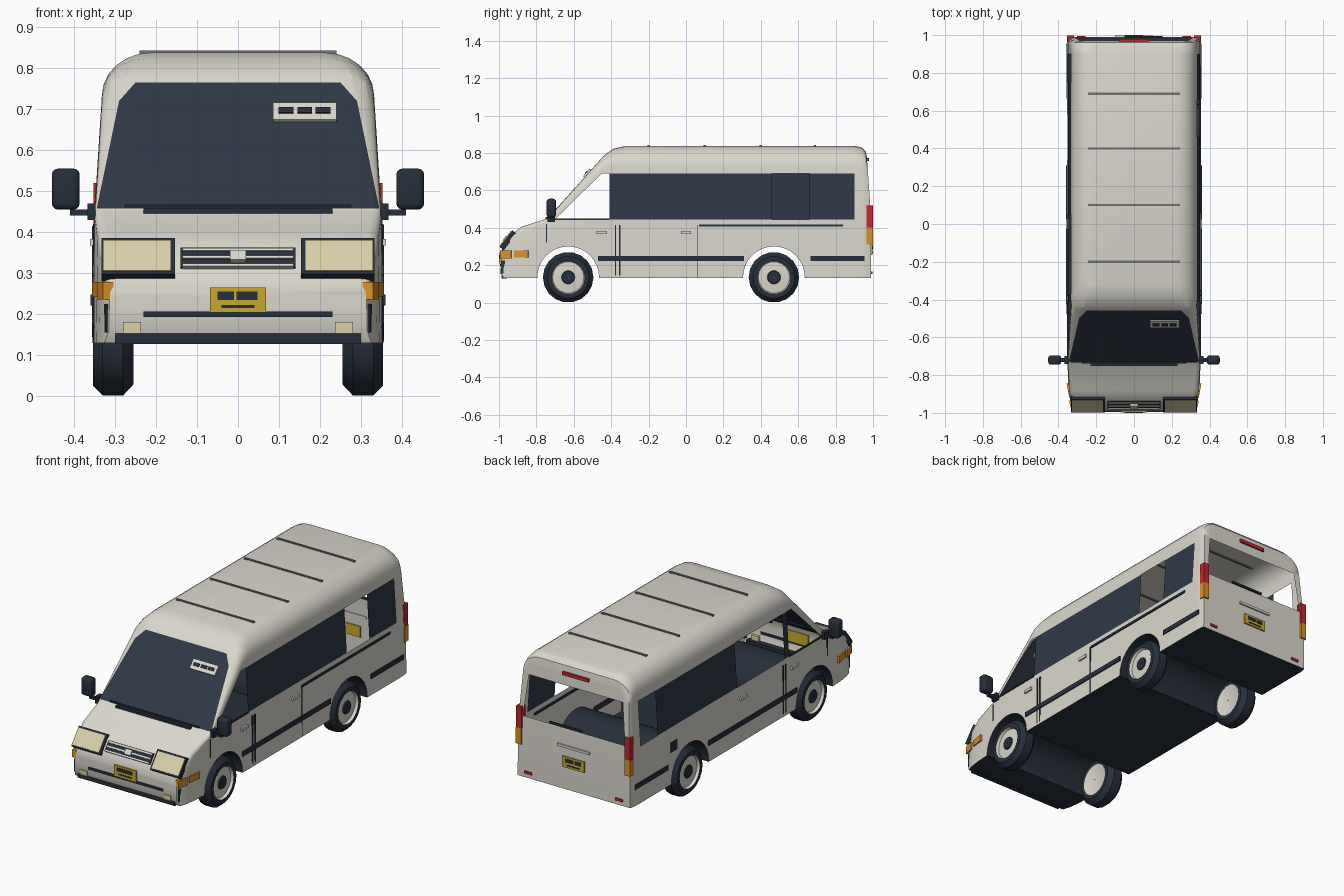
import bpy, bmesh, math
from mathutils import Matrix, Vector

if "Cube" in bpy.data.objects:
    bpy.data.objects.remove(bpy.data.objects["Cube"])


def material(name, *rgb):
    m = bpy.data.materials.new(name)
    m.use_nodes = True
    m.diffuse_color = (*rgb, 1)
    shader = m.node_tree.nodes["Principled BSDF"]
    shader.inputs["Base Color"].default_value = (*rgb, 1)
    shader.inputs["Roughness"].default_value = 0.6
    return m


paint = material("warm white paint", .70, .68, .61)
glass = material("dark tinted glass", .028, .04, .062)
black = material("dark rubber", .02, .028, .042)
grey = material("grey trim", .17, .17, .155)
cream = material("cream lamp", .70, .63, .40)
yellow = material("yellow plate", .58, .40, .03)
red = material("red lamp", .55, .02, .03)
orange = material("orange lamp", .70, .29, .02)


def finish(name, bm, mats, mirror=False, angle=35):
    mesh = bpy.data.meshes.new(name)
    bm.to_mesh(mesh)
    bm.free()
    ob = bpy.data.objects.new(name, mesh)
    bpy.context.collection.objects.link(ob)
    for m in mats:
        mesh.materials.append(m)
    if mirror:
        ob.modifiers.new("Mirror", 'MIRROR')
    if angle:
        bpy.ops.object.select_all(action='DESELECT')
        ob.select_set(True)
        bpy.context.view_layer.objects.active = ob
        bpy.ops.object.shade_smooth_by_angle(angle=math.radians(angle))
    return ob


def box(name, centre, size, mat, tilt=0, yaw=0, mirror=False, bevel=0):
    bm = bmesh.new()
    bmesh.ops.create_cube(bm, size=1)
    bmesh.ops.scale(bm, vec=size, verts=bm.verts)
    if bevel:
        bmesh.ops.bevel(bm, geom=bm.edges[:], offset=bevel, segments=3, profile=.5, affect='EDGES')
    turn = Matrix.Rotation(math.radians(yaw), 4, 'Z') @ Matrix.Rotation(math.radians(tilt), 4, 'X')
    bm.transform(Matrix.Translation(centre) @ turn)
    return finish(name, bm, [mat], mirror, 35 if bevel else 0)


# ---- Body shell: cross-sections lofted from nose to tail
def half_width(z, w):
    if z < .45:
        return w * (1 - .044 * (z - .13))
    return w * (.986 - .18 * (z - .45))


def section(bm, y, top, w, r, floor=.13, tail=False):
    side_top = top - r
    belt = min(.45, floor + .7 * (side_top - floor))
    pts = [(half_width(z, w), z) for z in (floor, belt)]
    edge = half_width(side_top, w)
    for k in range(7):
        a = math.pi / 12 * k
        pts.append((edge - 1.15 * r * (1 - math.cos(a)), side_top + r * math.sin(a)))
    lean = lambda z: y - (.07 * max(0, z - .45) if tail else 0)
    return [[bm.verts.new((s * x, lean(z), z)) for x, z in pts] for s in (1, -1)]


bm = bmesh.new()
stations = [  # y, top height, half width, corner radius
    (-.975, .31, .326, .025), (-.935, .362, .338, .025), (-.88, .405, .346, .025),
    (-.74, .45, .354, .018), (-.44, .785, .355, .065), (-.39, .822, .355, .09),
    (-.32, .838, .355, .105), (.90, .838, .355, .105), (.94, .829, .355, .1), (.962, .806, .354, .09)]
rings = [section(bm, -.99, .265, .315, .02, floor=.16)]
rings += [section(bm, *s) for s in stations]
rings.append(section(bm, .99, .775, .348, .075, tail=True))
for (r0, l0), (r1, l1) in zip(rings, rings[1:]):
    for side0, side1 in ((r0, r1), (l0, l1)):
        for i in range(len(r0) - 1):
            bm.faces.new((side0[i], side1[i], side1[i + 1], side0[i + 1]))
    for i in (0, -1):
        bm.faces.new((r0[i], r1[i], l1[i], l0[i]))
for right, left in (rings[0], rings[-1]):
    for i in range(len(right) - 1):
        bm.faces.new((right[i], right[i + 1], left[i + 1], left[i]))
bmesh.ops.recalc_face_normals(bm, faces=bm.faces)


# ---- Window outlines cut into the shell
def cut(point, normal, rule):
    faces = [f for f in bm.faces if rule(f, f.calc_center_median())]
    geom = set(faces)
    for f in faces:
        geom.update(f.edges, f.verts)
    bmesh.ops.bisect_plane(bm, geom=list(geom), dist=1e-5, plane_co=point, plane_no=normal)
    bm.normal_update()


def flank(f, c):
    return abs(f.normal.x) > .7 and c.z > .2


def screen(f, c):
    return f.normal.y < -.15 and -.75 < c.y < -.3


def tail(f, c):
    return f.normal.y > .8 and c.y > .95


SILL, HEAD = .445, .69
for z in (SILL, HEAD):
    cut((0, 0, z), (0, 0, 1), flank)
for y in (-.41, -.37, .05, .46, .66, .75, .90):
    cut((0, y, 0), (0, 1, 0), flank)
cut((0, -.70, SILL), (0, .245, -.25), lambda f, c: flank(f, c) and c.y < -.41 and SILL < c.z < HEAD)
for z in (.458, .765):
    cut((0, 0, z), (0, 0, 1), screen)
for z in (.47, .70):
    cut((0, 0, z), (0, 0, 1), tail)
for s in (1, -1):
    cut((s * .345, 0, .455), (s * .265, 0, .055), screen)
    cut((s * .29, 0, .72), (s * .045, 0, .04), screen)
    cut((s * .315, 0, .47), (s * .23, 0, .025), tail)

body = finish("body_shell", bm, [paint, glass, black], angle=0)

# ---- Wheel tunnels
WHEELS, AXLE, ARCH = (-.63, .47), .135, .165
for y in WHEELS:
    cb = bmesh.new()
    bmesh.ops.create_cone(cb, cap_ends=True, segments=32, radius1=ARCH, radius2=ARCH, depth=1)
    cb.transform(Matrix.Translation((0, y, AXLE)) @ Matrix.Rotation(math.pi / 2, 4, 'Y'))
    cutter = finish("arch_cutter", cb, [black], angle=0)
    cutter.hide_render = True
    mod = body.modifiers.new("Arch", 'BOOLEAN')
    mod.operation, mod.solver, mod.object = 'DIFFERENCE', 'EXACT', cutter
    bpy.context.view_layer.objects.active = body
    bpy.ops.object.modifier_apply(modifier=mod.name)
    bpy.data.objects.remove(cutter)

# ---- Colour the shell by region and open the unglazed windows
bm = bmesh.new()
bm.from_mesh(body.data)
bm.normal_update()
openings = []
for f in bm.faces:
    c, n = f.calc_center_median(), f.normal
    f.material_index = 0
    near_axle = min(math.hypot(c.y - y, c.z - AXLE) for y in WHEELS) < ARCH + .002
    if (near_axle and abs(n.x) < .3) or (n.z < -.8 and c.z < .16):
        f.material_index = 2
    elif flank(f, c) and SILL < c.z < HEAD and c.y < .9:
        if c.y > -.41:
            f.material_index = 1
            if c.x > 0:
                is_open = .46 < c.y < .66
            else:
                is_open = -.37 < c.y < .05 or c.y > .75
            if is_open:
                openings.append(f)
        elif (c.y + .70) * .245 > (c.z - SILL) * .25:
            openings.append(f)
    elif screen(f, c) and .458 < c.z < .765:
        x = abs(c.x)
        if x < .345 - (c.z - .455) * .2075 and (x - .29) * .045 + (c.z - .72) * .04 < 0:
            f.material_index = 1
    elif tail(f, c) and .47 < c.z < .70 and abs(c.x) < .315 - (c.z - .47) * .109:
        openings.append(f)
bmesh.ops.delete(bm, geom=openings, context='FACES')
bm.to_mesh(body.data)
bm.free()
bpy.ops.object.select_all(action='DESELECT')
body.select_set(True)
bpy.context.view_layer.objects.active = body
bpy.ops.object.shade_smooth_by_angle(angle=math.radians(32))

# ---- Wheels: turned profile, coloured by radius
profile = [(.258, .002), (.258, .082), (.255, .088), (.255, .108), (.28, .135), (.33, .135),
           (.353, .112), (.353, .09), (.338, .084), (.342, .036), (.348, .033), (.348, .002)]
for label, y in zip(("front", "rear"), WHEELS):
    bm = bmesh.new()
    N = 18
    loops = [[bm.verts.new((x, y + r * math.cos(math.tau * k / N), AXLE + r * math.sin(math.tau * k / N)))
              for k in range(N)] for x, r in profile]
    for a, b in zip(loops, loops[1:]):
        for k in range(N):
            f = bm.faces.new((a[k], a[k - 1], b[k - 1], b[k]))
            c = f.calc_center_median()
            r = math.hypot(c.y - y, c.z - AXLE)
            f.material_index = 1 if .0345 < r < .087 else 0
    bmesh.ops.recalc_face_normals(bm, faces=bm.faces)
    finish(label + "_wheels", bm, [black, paint], mirror=True, angle=30)

# ---- Roof ribs
for y in (-.2, .1, .4, .69):
    box("roof_rib", (0, y, .838), (.48, .012, .01), grey)

# ---- Nose: lamps, grille and bumper
box("headlight_frame", (.243, -.951, .333), (.18, .03, .112), black, tilt=-38, mirror=True)
box("headlight", (.246, -.954, .333), (.166, .034, .094), cream, tilt=-38, mirror=True)
box("grille_back", (0, -.953, .333), (.28, .02, .06), black, tilt=-38)
for step in (-1, 0, 1):
    box("grille_bar", (0, -.957 + step * .015, .333 + step * .019), (.27, .022, .008), paint, tilt=-38)
box("grille_block", (0, -.962, .337), (.04, .025, .03), paint, tilt=-38)
box("bumper_strip", (0, -.99, .2), (.46, .01, .014), black)
box("lower_intake", (0, -.972, .141), (.60, .03, .026), black)
box("fog_lamp", (.258, -.985, .167), (.044, .02, .028), cream, mirror=True)
box("front_indicator", (.324, -.962, .257), (.026, .06, .042), orange, yaw=-14, mirror=True)
box("side_indicator", (.342, -.88, .26), (.016, .075, .036), orange, yaw=-10, mirror=True)
box("bumper_corner", (.319, -.975, .19), (.012, .02, .07), black, yaw=-14, mirror=True)


# ---- Plates with plain dark bars
def plate(label, y, z, out):
    box(label + "_plate", (0, y, z), (.136, .016, .06), yellow)
    front = y + out * .008
    box(label + "_plate_bar", (-.03, front, z + .01), (.04, .004, .02), black)
    box(label + "_plate_bar", (.022, front, z + .01), (.052, .004, .02), black)
    box(label + "_plate_bar", (0, front, z - .016), (.08, .004, .007), black)


plate("front", -.99, .235, -1)
plate("rear", .99, .285, 1)

# ---- Windscreen fittings
box("screen_sign", (.163, -.527, .69), (.155, .016, .055), paint, tilt=-42)
for x in (.117, .163, .207):
    box("sign_bar", (x, -.528, .692), (.036, .02, .018), black, tilt=-42)
box("wiper", (0, -.735, .464), (.55, .008, .006), black)
box("cowl", (0, -.742, .452), (.46, .02, .012), black)

# ---- Door mirrors
box("mirror_foot", (.357, -.72, .45), (.02, .04, .04), black, mirror=True)
box("mirror_arm", (.38, -.72, .448), (.06, .02, .014), black, mirror=True)
box("mirror_head", (.42, -.72, .505), (.068, .05, .1), black, mirror=True, bevel=.015)

# ---- Side trim
box("window_sill", (.35, -.565, SILL), (.008, .31, .008), black, mirror=True)
box("side_strip", (.353, -.08, .235), (.012, .78, .027), black, mirror=True)
box("rear_side_strip", (.352, .81, .235), (.012, .29, .027), black, mirror=True)
box("slide_rail", (.35, .455, .412), (.012, .77, .013), black)
for y in (-.377, -.355):
    box("door_seam", (.351, y, .28), (.01, .007, .27), black, mirror=True)
box("slide_door_seam", (.351, .06, .275), (.01, .005, .28), black)
box("wing_seam", (.349, -.745, .37), (.008, .005, .1), black, mirror=True)
for y in (-.45, 0):
    box("door_handle", (.354, y, .375), (.014, .055, .016), paint, mirror=True)
box("fuel_flap", (-.351, .61, .335), (.008, .06, .055), black)

# ---- Tail
box("tail_light", (.335, .982, .46), (.034, .034, .12), red, mirror=True)
box("tail_indicator", (.337, .982, .355), (.034, .034, .09), orange, mirror=True)
box("high_brake_light", (0, .967, .765), (.16, .024, .018), red)
box("rear_reflector", (.28, .99, .16), (.045, .012, .014), red, mirror=True)
box("tailgate_handle", (0, .992, .37), (.2, .012, .014), paint)
box("rear_wiper", (.05, .99, .478), (.2, .01, .012), black)
